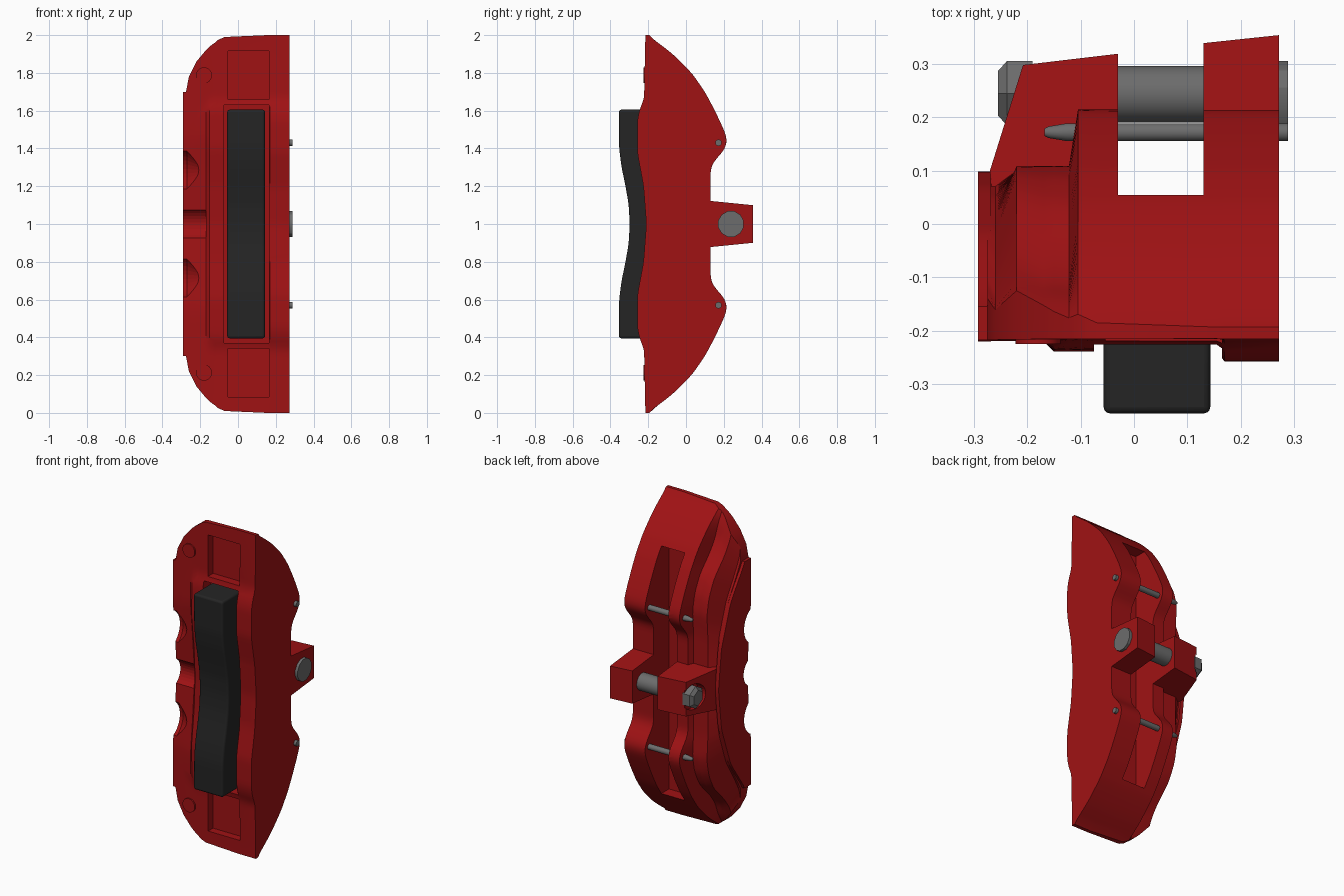
import bpy, bmesh, math
from mathutils import Matrix

if "Cube" in bpy.data.objects:
    bpy.data.objects.remove(bpy.data.objects["Cube"])


def material(name, rgb, rough):
    m = bpy.data.materials.new(name)
    m.use_nodes = True
    m.diffuse_color = (*rgb, 1)
    node = m.node_tree.nodes["Principled BSDF"]
    node.inputs["Base Color"].default_value = (*rgb, 1)
    node.inputs["Roughness"].default_value = rough
    return m


RED = material("red paint", (0.35, 0.006, 0.007), 0.5)
STEEL = material("grey steel", (0.15, 0.15, 0.15), 0.5)
BLACK = material("black friction", (0.018, 0.018, 0.018), 0.6)


def finish(bm, name, mat, angle=30):
    bmesh.ops.recalc_face_normals(bm, faces=bm.faces)
    me = bpy.data.meshes.new(name)
    bm.to_mesh(me)
    bm.free()
    ob = bpy.data.objects.new(name, me)
    bpy.context.collection.objects.link(ob)
    if mat:
        me.materials.append(mat)
        bpy.ops.object.select_all(action="DESELECT")
        ob.select_set(True)
        bpy.context.view_layer.objects.active = ob
        bpy.ops.object.shade_smooth_by_angle(angle=math.radians(angle))
    return ob


def lerp(points, v):
    if v <= points[0][0]:
        return points[0][1]
    for (a, p), (b, q) in zip(points, points[1:]):
        if v <= b:
            return p + (q - p) * (v - a) / (b - a)
    return points[-1][1]


def smooth(points, d):
    # softened polyline, mirrored about the middle height
    return sum(lerp(points, abs(d + k * 0.012)) for k in range(-2, 3)) / 5


def loft(name, stations, mat, n=90):
    # each station: x, half height, front curve, back curve
    bm = bmesh.new()
    rings = []
    for x, h, front, back in stations:
        ds = [h * (2 * i / n - 1) for i in range(n + 1)]
        f = [bm.verts.new((x, smooth(front, d), 1 + d)) for d in ds]
        b = [bm.verts.new((x, smooth(back, d), 1 + d)) for d in ds]
        rings.append(f + b[::-1])
    size = 2 * (n + 1)
    for r, s in zip(rings, rings[1:]):
        for i in range(size):
            j = (i + 1) % size
            bm.faces.new((r[i], r[j], s[j], s[i]))
    for r in (rings[0], rings[-1]):
        for i in range(n):
            bm.faces.new((r[i], r[i + 1], r[size - 2 - i], r[size - 1 - i]))
    return finish(bm, name, mat)


def box(name, x, y, z, mat=None):
    bm = bmesh.new()
    bmesh.ops.create_cube(bm, size=1)
    for v in bm.verts:
        v.co = [lo + (hi - lo) * (c + 0.5) for c, (lo, hi) in zip(v.co, (x, y, z))]
    return finish(bm, name, mat)


def turned(name, profile, y, z, mat, sides=32, axis="X", x=0):
    # stack of rings (position along axis, radius)
    bm = bmesh.new()
    rings = []
    for p, r in profile:
        ring = []
        for k in range(sides):
            a = math.tau * (k + 0.5) / sides
            u, w = r * math.cos(a), r * math.sin(a)
            co = (p, y + u, z + w) if axis == "X" else (x + u, p, z + w)
            ring.append(bm.verts.new(co))
        rings.append(ring)
    for r, s in zip(rings, rings[1:]):
        for k in range(sides):
            j = (k + 1) % sides
            bm.faces.new((r[k], r[j], s[j], s[k]))
    bm.faces.new(rings[0])
    bm.faces.new(rings[-1])
    return finish(bm, name, mat)


def cut(ob, cutters):
    for c in cutters:
        c.hide_render = True
        c.hide_viewport = True
        c.display_type = "WIRE"
        m = ob.modifiers.new("cut", "BOOLEAN")
        m.operation = "DIFFERENCE"
        m.solver = "EXACT"
        m.object = c


# Curves: distance from middle height -> y
ridge = [(0, .13), (.29, .13), (.33, .145), (.37, .185), (.41, .212), (.45, .217), (.5, .2),
         (.6, .153), (.7, .1), (.8, .03), (.9, -.07), (.95, -.135), (1, -.203)]
shoulder = [(0, .1), (.3, .1), (.45, .11), (.55, .09), (.65, .04), (.75, -.06), (.82, -.11),
            (.9, -.14), (1, -.2)]
outer = [(0, .085), (.3, .05), (.5, -.02), (.63, -.1), (.72, -.15), (1, -.2)]
flange_back = [(0, .1), (.25, .07), (.5, -.02), (.7, -.16)]
face_outer = [(0, -.18), (.3, -.205), (.45, -.22), (1, -.215)]
face_rim = [(0, -.205), (.2, -.215), (.4, -.24), (.6, -.235), (.66, -.217), (1, -.215)]
face_inner = [(0, -.21), (.2, -.225), (.38, -.258), (.55, -.258), (.61, -.245), (.66, -.222),
              (1, -.215)]

# Main housing
body = loft("caliper_body", [
    (-.275, .70, face_outer, outer), (-.26, .78, face_outer, outer),
    (-.22, .86, face_outer, shoulder), (-.17, .92, face_outer, shoulder),
    (-.15, .94, face_rim, shoulder), (-.122, .96, face_rim, shoulder),
    (-.105, .975, face_rim, ridge), (-.07, .99, face_rim, ridge),
    (.155, 1, face_rim, ridge), (.17, 1, face_inner, ridge), (.272, 1, face_inner, ridge)], RED)
cutters = [box("slot_cutter", (-.03, .13), (-.02, .5), (.235, 1.765)),
           box("pad_cavity_cutter", (-.075, .165), (-.5, -.16), (.37, 1.63))]
for s in (-1, 1):
    zs = sorted((1 + s * .66, 1 + s * .915))
    cutters.append(box("end_pocket_cutter", (-.053, .165), (-.5, -.168), zs))
    cutters.append(turned("scallop_cutter", [(-.4, .12), (-.27, .12), (-.2, .06)], -.27, 1 + s * .28, None))
cutters.append(turned("middle_scallop_cutter", [(-.4, .09), (-.17, .09)], -.235, 1, None))
cut(body, cutters)

# Outer flange plate
flange = loft("outer_flange", [(-.292, .7, face_outer, flange_back),
                               (-.268, .7, face_outer, flange_back)], RED, 50)
cut(flange, cutters[3::2] + cutters[-1:])


# Bridge lugs, drawn in plan and tapering towards the back
def lug(name, plan):
    bm = bmesh.new()
    low, high = [[bm.verts.new((x, y, 1 + s * (.125 - .1 * (y - .1)))) for x, y in plan]
                 for s in (-1, 1)]
    bm.faces.new(low)
    bm.faces.new(high)
    for i in range(len(plan)):
        j = (i + 1) % len(plan)
        bm.faces.new((low[i], low[j], high[j], high[i]))
    return finish(bm, name, RED, 20)


lug("inner_lug", [(.13, .0), (.272, .0), (.272, .354), (.13, .339)])
outer_lug = lug("outer_lug", [(-.03, .0), (-.26, .0), (-.27, .1), (-.208, .298), (-.03, .319)])
cut(outer_lug, [turned("bolt_recess_cutter", [(-.4, .078), (-.2, .078)], .243, 1, None)])

# Bridge bolt
turned("bridge_bolt_shaft", [(-.21, .053), (.2, .053)], .243, 1, STEEL)
turned("bridge_bolt_head", [(-.255, .048), (-.238, .07), (-.19, .07)], .245, 1, STEEL, 6)
turned("bridge_bolt_end", [(.2, .07), (.289, .07)], .238, 1, STEEL, 12)

for s, word in ((-1, "lower"), (1, "upper")):
    # Pad retaining pins
    turned(word + "_pin", [(-.168, .007), (-.16, .011), (-.125, .017), (.289, .017)],
           .172, 1 + s * .43, STEEL, 20)
    # Front mounting bosses
    turned(word + "_boss", [(-.225, .042), (-.2, .042)], 0, 1 + s * .787, RED, 32, "Y", -.18)

# Brake pad with a waisted front
pad_front = [(0, -.298), (.1, -.303), (.2, -.32), (.3, -.341), (.4, -.354), (.61, -.355)]
pad_back = [(0, -.15), (.61, -.15)]
pad = loft("brake_pad", [(-.057, .605, pad_front, pad_back), (.143, .605, pad_front, pad_back)], BLACK, 60)
bev = pad.modifiers.new("rounded edges", "BEVEL")
bev.width = .012
bev.segments = 3
bev.limit_method = "ANGLE"
bev.angle_limit = math.radians(50)
